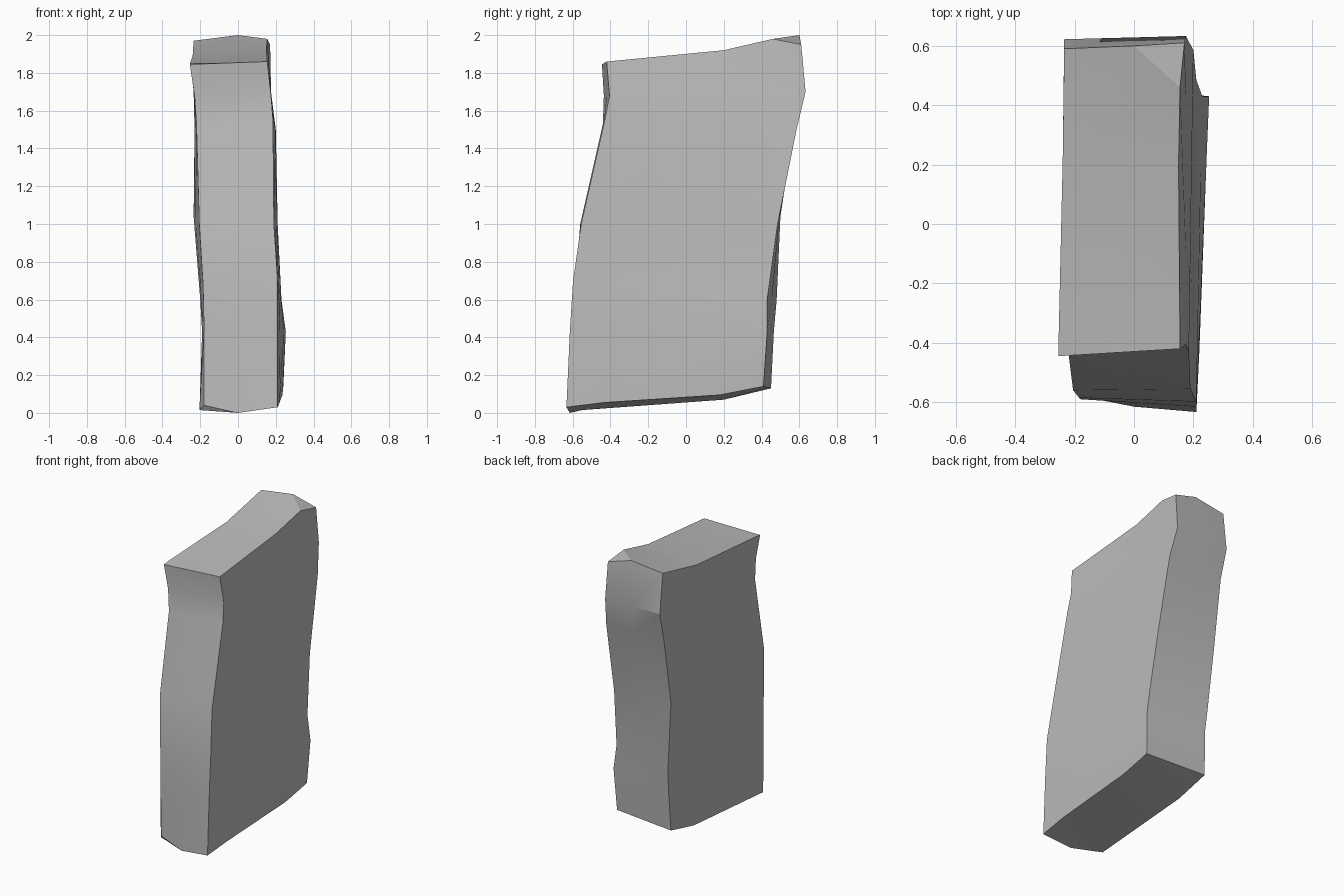
import bpy
import bmesh
import math
from mathutils import Vector

default_cube = bpy.data.objects.get("Cube")
if default_cube:
    bpy.data.objects.remove(default_cube, do_unlink=True)

# Upright corner edges of the slab, each listed from bottom to top
front_left = [(-.18, -.58, .04), (-.18, -.59, .45), (-.185, -.585, .68), (-.205, -.56, 1),
              (-.22, -.44, 1.53), (-.23, -.435, 1.68), (-.255, -.445, 1.845)]
front_right = [(.21, -.633, .03), (.21, -.615, .43), (.21, -.598, .7), (.19, -.555, 1),
               (.185, -.43, 1.55), (.175, -.405, 1.68), (.155, -.42, 1.86)]
back_right = [(.24, .41, .14), (.253, .43, .43), (.23, .43, .6), (.21, .485, 1),
              (.2, .585, 1.5), (.175, .633, 1.7), (.17, .61, 1.95)]
back_left = [(-.2, .45, .13), (-.19, .465, .43), (-.2, .48, .6), (-.235, .5, 1.04),
             (-.23, .57, 1.5), (-.235, .622, 1.7), (-.235, .59, 1.97)]


def between(start, end, fraction, bottom=None, top=None):
    """Edge line lying between two corner edges, with optional chipped ends."""
    line = [Vector(a).lerp(Vector(b), fraction) for a, b in zip(start, end)]
    if bottom:
        line[0] = Vector(bottom)
    if top:
        line[-1] = Vector(top)
    return line


# Columns running counter-clockwise around the slab
columns = [
    front_left,
    between(front_left, front_right, .5, bottom=(0, -.615, 0)),
    front_right,
    between(front_right, back_right, .3, (.22, -.43, .055), (.15, .2, 1.92)),
    between(front_right, back_right, .8, (.235, .18, .095), (.155, .46, 1.98)),
    back_right,
    between(back_right, back_left, .5, top=(0, .6, 2)),
    back_left,
    between(back_left, front_left, .3, (-.2, .2, .07), (-.24, .22, 1.89)),
    between(back_left, front_left, .95, bottom=(-.205, -.55, .015)),
]

# Skin the columns, then close both ends with broken facets
bm = bmesh.new()
grid = [[bm.verts.new(point) for point in column] for column in columns]
for index, column in enumerate(grid):
    following = grid[(index + 1) % len(grid)]
    for level in range(len(column) - 1):
        bm.faces.new((column[level], following[level],
                      following[level + 1], column[level + 1]))

top_facets = [(0, 1, 2, 3, 8, 9), (8, 3, 4, 6, 7), (4, 5, 6)]
bottom_facets = [(0, 1, 9), (9, 1, 2, 3), (9, 3, 4, 8), (8, 4, 5, 6, 7)]
for facets, level in ((top_facets, -1), (bottom_facets, 0)):
    for facet in facets:
        bm.faces.new([grid[index][level] for index in facet])
bmesh.ops.triangulate(bm, faces=[f for f in bm.faces if len(f.verts) > 4])
bmesh.ops.recalc_face_normals(bm, faces=bm.faces)

mesh = bpy.data.meshes.new("stone_slab")
bm.to_mesh(mesh)
bm.free()
slab = bpy.data.objects.new("stone_slab", mesh)
bpy.context.collection.objects.link(slab)

# Plain grey stone
stone = bpy.data.materials.new("stone_grey")
stone.use_nodes = True
grey = (.5, .5, .5, 1)
stone.diffuse_color = grey
for node in stone.node_tree.nodes:
    if node.type == "BSDF_PRINCIPLED":
        node.inputs["Base Color"].default_value = grey
mesh.materials.append(stone)

# Soft faces with crisp broken edges
bpy.ops.object.select_all(action="DESELECT")
slab.select_set(True)
bpy.context.view_layer.objects.active = slab
bpy.ops.object.shade_smooth_by_angle(angle=math.radians(20))
